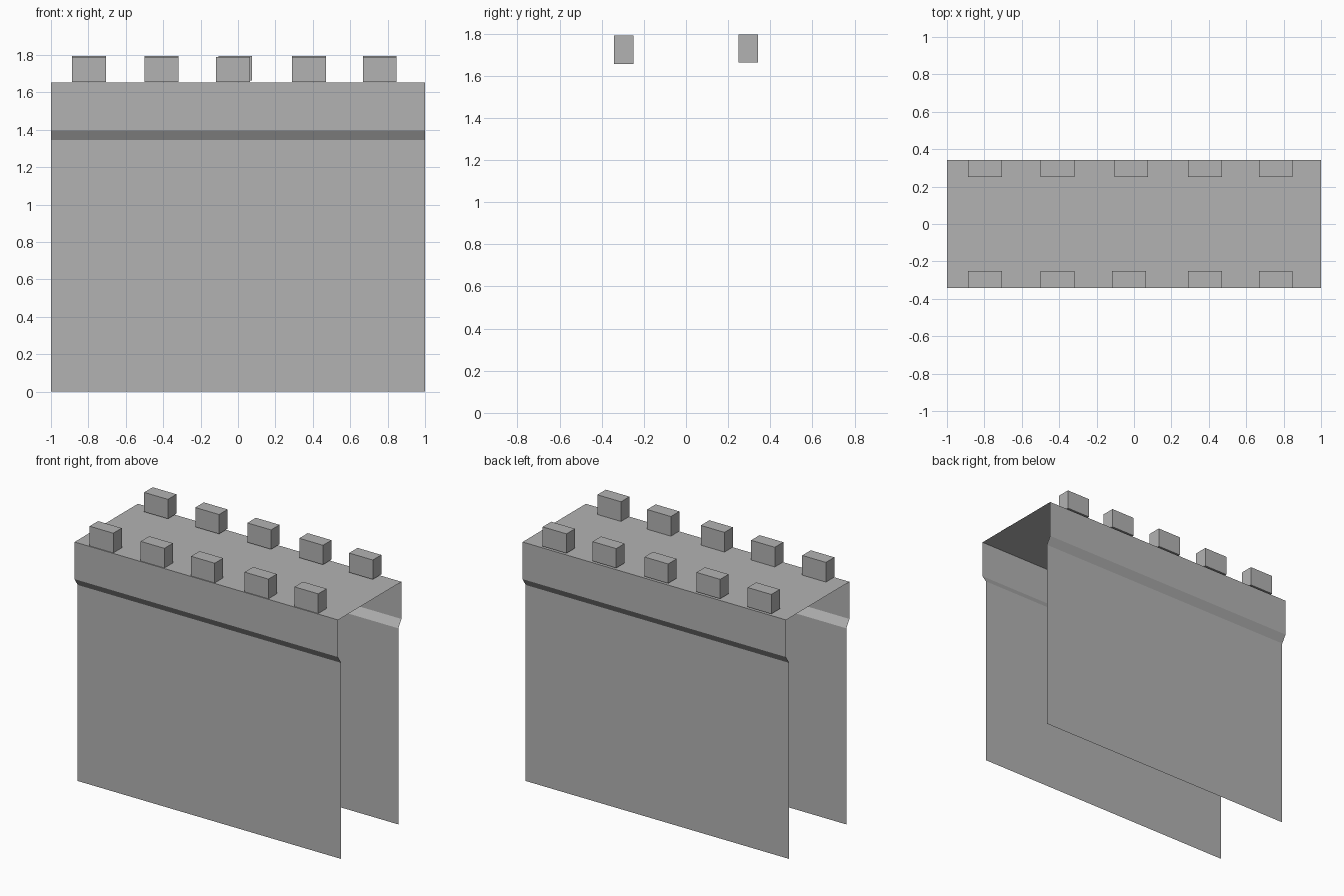
import bpy
import bmesh

cube = bpy.data.objects.get("Cube")
if cube:
    bpy.data.objects.remove(cube, do_unlink=True)

# One plain stone colour
stone = bpy.data.materials.new("grey_stone")
stone.use_nodes = True
colour = (0.45, 0.45, 0.45, 1)
stone.diffuse_color = colour
stone.node_tree.nodes["Principled BSDF"].inputs["Base Color"].default_value = colour


def add_object(name, bm):
    mesh = bpy.data.meshes.new(name)
    bm.to_mesh(mesh)
    bm.free()
    mesh.materials.append(stone)
    obj = bpy.data.objects.new(name, mesh)
    bpy.context.collection.objects.link(obj)
    return obj


def add_box(name, x, y, z):
    """Box spanning the given (low, high) ranges."""
    bm = bmesh.new()
    bmesh.ops.create_cube(bm, size=1)
    for v in bm.verts:
        v.co = [r[0] if c < 0 else r[1] for c, r in zip(v.co, (x, y, z))]
    return add_object(name, bm)


# Wall shell: open-ended sheet with a flared upper band and a flat walkway
half = [(-0.31, 0), (-0.31, 1.345), (-0.343, 1.397), (-0.343, 1.652)]
profile = half + [(-y, z) for y, z in reversed(half)]
bm = bmesh.new()
left = [bm.verts.new((1, y, z)) for y, z in profile]
right = [bm.verts.new((-1, y, z)) for y, z in profile]
for i in range(len(profile) - 1):
    bm.faces.new((right[i], left[i], left[i + 1], right[i + 1]))
bm.normal_update()
add_object("wall_shell", bm)

# Merlons along both edges of the walkway
width = 0.18
front_starts = (-0.887, -0.499, -0.117, 0.29, 0.668)
back_starts = (-0.887, -0.499, -0.104, 0.29, 0.668)
for i, x in enumerate(front_starts, 1):
    add_box(f"front_merlon_{i}", (x, x + width), (-0.342, -0.25), (1.655, 1.79))
for i, x in enumerate(back_starts, 1):
    add_box(f"back_merlon_{i}", (x, x + width), (0.25, 0.342), (1.663, 1.796))
